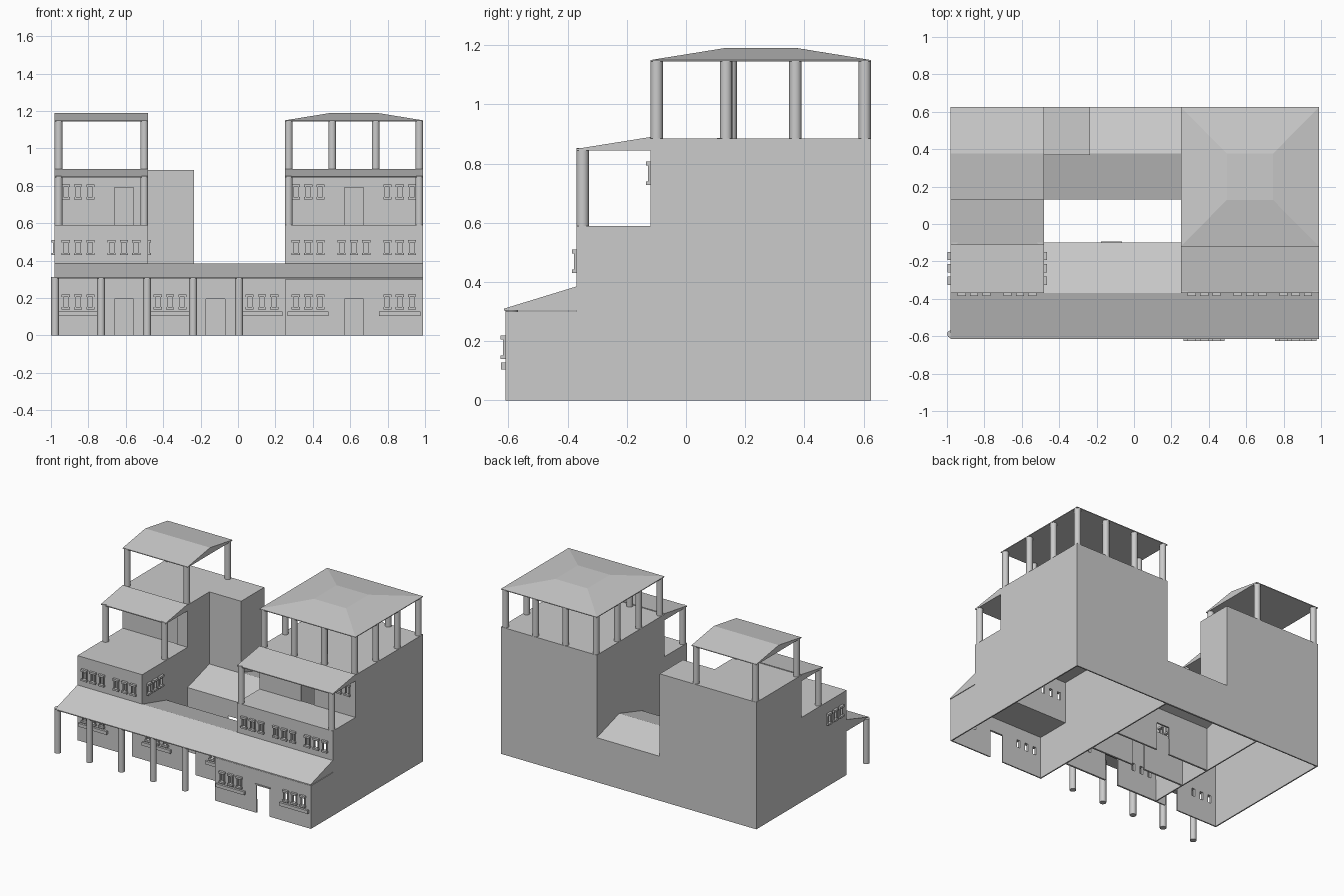
import bpy, bmesh, math
from mathutils import Matrix, Vector

cube = bpy.data.objects.get("Cube")
if cube:
    bpy.data.objects.remove(cube, do_unlink=True)

plaster = bpy.data.materials.new("grey_plaster")
plaster.use_nodes = True
GREY = (0.6, 0.6, 0.6, 1)
plaster.diffuse_color = GREY
plaster.node_tree.nodes["Principled BSDF"].inputs["Base Color"].default_value = GREY

# Main lines of the plan: x of the wings, y of the steps
XL, XLI, XRI, XR = -0.98, -0.48, 0.25, 0.99
FRONT, SECOND, THIRD, BACK = -0.61, -0.37, -0.12, 0.625
YARD_F, YARD_B = -0.10, 0.13
EAVE, RIDGE, TERRACE, TOP = 0.31, 0.385, 0.59, 0.885


def finish(name, bm):
    mesh = bpy.data.meshes.new(name)
    bm.to_mesh(mesh)
    bm.free()
    mesh.materials.append(plaster)
    ob = bpy.data.objects.new(name, mesh)
    bpy.context.scene.collection.objects.link(ob)
    return ob


def activate(ob):
    bpy.ops.object.select_all(action='DESELECT')
    ob.select_set(True)
    bpy.context.view_layer.objects.active = ob


def add_box(bm, x0, x1, y0, y1, z0, z1):
    mid = Vector((x0 + x1, y0 + y1, z0 + z1)) / 2
    size = Matrix.Diagonal((x1 - x0, y1 - y0, z1 - z0, 1))
    bmesh.ops.create_cube(bm, size=1, matrix=Matrix.Translation(mid) @ size)


def prism(name, x0, x1, profile, drop=None):
    """Extrude a (y, z) profile along x; drop tells which faces stay open."""
    bm = bmesh.new()
    face = bm.faces.new([bm.verts.new((x0, y, z)) for y, z in profile])
    ext = bmesh.ops.extrude_face_region(bm, geom=[face])
    verts = [v for v in ext["geom"] if isinstance(v, bmesh.types.BMVert)]
    bmesh.ops.translate(bm, vec=(x1 - x0, 0, 0), verts=verts)
    bmesh.ops.recalc_face_normals(bm, faces=bm.faces)
    if drop:
        bmesh.ops.delete(bm, geom=[f for f in bm.faces if drop(f)], context='FACES')
    return finish(name, bm)


def hollow(ob, openings):
    """Give a shell wall thickness and cut its doors and windows."""
    activate(ob)
    mod = ob.modifiers.new("walls", 'SOLIDIFY')
    mod.thickness, mod.offset = 0.012, -1
    bpy.ops.object.modifier_apply(modifier=mod.name)
    bm = bmesh.new()
    for o in openings:
        add_box(bm, *o)
    cutter = finish("opening_cutter", bm)
    cutter.hide_render = True
    mod = ob.modifiers.new("openings", 'BOOLEAN')
    mod.operation, mod.solver, mod.object = 'DIFFERENCE', 'EXACT', cutter
    bpy.ops.object.modifier_apply(modifier=mod.name)
    bpy.data.objects.remove(cutter, do_unlink=True)


def is_floor(f):
    return f.normal.z < -0.9


def is_open_link(f):
    return f.normal.z < -0.9 or abs(f.normal.x) > 0.9


trim = bmesh.new()
holes = {"left": [], "middle": [], "right": []}


def window(wing, c, wall, z, side=None):
    """Window with lintel, sill and jambs; side is -1/+1 on walls facing x."""
    def block(half, depth, z0, z1, shift=0.0, inset=0.0):
        a, b = c + shift - half, c + shift + half
        if side:
            u = sorted((wall - side * inset, wall + side * depth))
            return (u[0], u[1], a, b, z0, z1)
        return (a, b, wall - depth, wall + inset, z0, z1)
    holes[wing].append(block(0.012, 0.03, z + 0.012, z + 0.066, inset=0.03))
    add_box(trim, *block(0.022, 0.016, z + 0.066, z + 0.08))
    add_box(trim, *block(0.022, 0.016, z, z + 0.012))
    for s in (-1, 1):
        add_box(trim, *block(0.003, 0.008, z + 0.012, z + 0.066, s * 0.015))


def triple(wing, c, wall, z, side=None, shelf=False):
    for k in (-1, 0, 1):
        window(wing, c + k * 0.066, wall, z, side)
    if shelf:
        add_box(trim, c - 0.11, c + 0.11, wall - 0.015, wall, 0.105, 0.128)


def door(wing, c, wall, z, side=-1):
    holes[wing].append((c - 0.05, c + 0.05, wall - 0.03, wall + 0.03, z - 0.005, z + 0.195))
    y = sorted((wall, wall + side * 0.006))
    add_box(trim, c - 0.056, c + 0.056, y[0], y[1], z + 0.195, z + 0.203)


# Doors and windows of each floor
Z1, Z2, Z3 = 0.14, 0.43, 0.728
for c in (0.375, 0.865):
    triple("right", c, FRONT, Z1, shelf=True)
    triple("right", c, THIRD, Z3)
for c in (0.375, 0.62, 0.865):
    triple("right", c, SECOND, Z2)
door("right", 0.62, FRONT, 0)
door("right", 0.62, THIRD, TERRACE + 0.005)
triple("left", -0.855, SECOND, Z1, shelf=True)
triple("left", -0.855, YARD_B, Z3)
for c in (-0.855, -0.61):
    triple("left", c, SECOND, Z2)
for wall, side in ((XL, -1), (XLI, 1)):
    triple("left", -0.237, wall, Z2, side)
door("left", -0.61, SECOND, 0)
door("left", -0.61, YARD_B, TERRACE + 0.005)
for c in (-0.363, 0.128):
    triple("middle", c, SECOND, Z1, shelf=True)
door("middle", -0.12, SECOND, 0)
door("middle", -0.12, YARD_F, 0, 1)
finish("window_and_door_trim", trim)

# Stepped wings, open below
right = prism("right_wing", XRI, XR, [
    (FRONT, 0), (FRONT, 0.3), (SECOND, 0.3), (SECOND, TERRACE), (THIRD, TERRACE),
    (THIRD, TOP), (BACK, TOP), (BACK, 0)], is_floor)
hollow(right, holes["right"])
left = prism("left_wing", XL, XLI, [
    (SECOND, 0), (SECOND, TERRACE), (YARD_B, TERRACE), (YARD_B, TOP),
    (BACK, TOP), (BACK, 0)], is_floor)
hollow(left, holes["left"])

# Links in front of and behind the courtyard
middle = prism("front_link", XLI, XRI, [
    (SECOND, 0), (SECOND, RIDGE), (YARD_F, EAVE), (YARD_F, 0)], is_open_link)
hollow(middle, holes["middle"])
back_link = prism("back_link", XLI, XRI, [
    (YARD_B, 0), (YARD_B, EAVE), (0.378, RIDGE), (BACK, EAVE), (BACK, 0)], is_open_link)
hollow(back_link, [(-0.17, -0.07, 0.1, 0.16, -0.01, 0.195)])

# Stair tower beside the left wing
prism("stair_tower", XLI, -0.235, [(0.37, 0.3), (0.37, TOP), (BACK, TOP), (BACK, 0.3)])


def lean_to(name, x0, x1, y0, y1, z, rise):
    prism(name, x0, x1, [(y0, z - 0.006), (y0, z), (y1, z + rise), (y1, z - 0.006)])


# Roofs
lean_to("porch_roof", XL, XR, FRONT - 0.005, SECOND, EAVE, RIDGE - EAVE)
lean_to("right_terrace_roof", XRI, XR, SECOND, THIRD, 0.85, 0.04)
lean_to("left_terrace_roof", XL, XLI, -0.11, YARD_B, 0.85, 0.04)
prism("left_top_roof", XL, XLI, [
    (YARD_B, 1.145), (YARD_B, 1.15), (0.378, 1.19), (BACK, 1.15), (BACK, 1.145)])

bm = bmesh.new()
add_box(bm, XRI, XR, THIRD, BACK, 1.145, 1.15)
cap = max(bm.faces, key=lambda f: f.calc_center_median().z)
mid = cap.calc_center_median()
new = bmesh.ops.extrude_face_region(bm, geom=[cap])
bmesh.ops.delete(bm, geom=[cap], context='FACES_ONLY')
for v in new["geom"]:
    if isinstance(v, bmesh.types.BMVert):
        v.co = mid + (v.co - mid) / 3 + Vector((0, 0, 0.04))
finish("right_top_roof", bm)


def pillars(name, spots, z0, z1):
    bm = bmesh.new()
    for x, y in spots:
        bmesh.ops.create_cone(
            bm, cap_ends=True, segments=16, radius1=0.021, radius2=0.021, depth=z1 - z0,
            matrix=Matrix.Translation((x, y, (z0 + z1) / 2)))
    activate(finish(name, bm))
    bpy.ops.object.shade_smooth_by_angle(angle=math.radians(40))


# Round pillars under every open roof
R = 0.021
pillars("porch_pillars", [(XL + 0.002 + k * 0.246, FRONT + R) for k in range(5)], 0, 0.312)
pillars("right_terrace_pillars", [(x, SECOND + R) for x in (XRI + R, XR - R)], TERRACE, 0.852)
pillars("left_terrace_pillars", [(x, -0.11 + R) for x in (XL + R, XLI - R)], TERRACE, 0.852)
pillars("left_top_pillars",
        [(x, y) for x in (XL + R, XLI - R) for y in (YARD_B + R, BACK - R)], TOP, 1.148)
xs = [XRI + R + k * (XR - XRI - 2 * R) / 3 for k in range(4)]
ys = [THIRD + R + k * (BACK - THIRD - 2 * R) / 3 for k in range(4)]
pillars("right_top_pillars",
        [(x, y) for i, x in enumerate(xs) for j, y in enumerate(ys)
         if i in (0, 3) or j in (0, 3)], TOP, 1.148)
